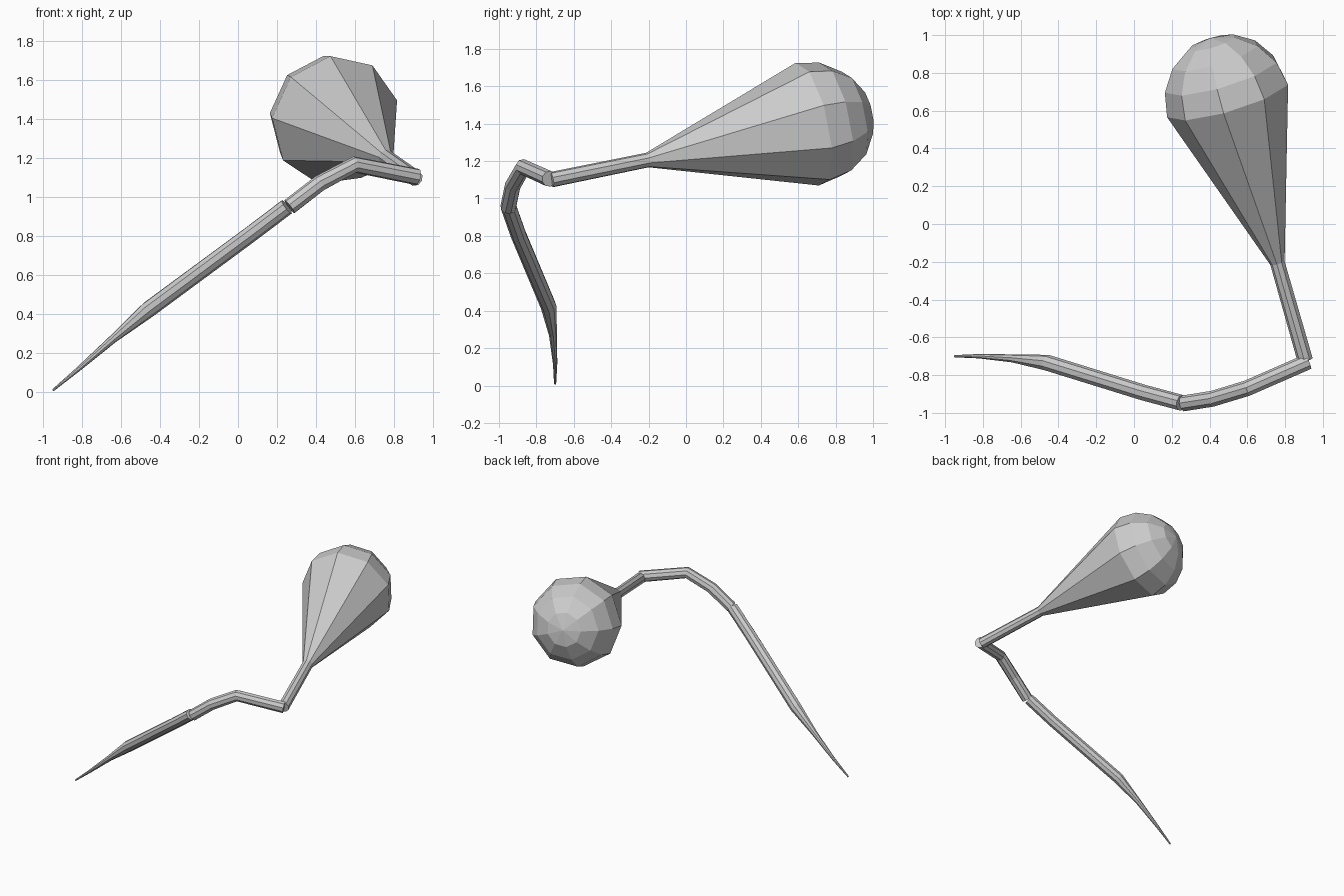
import bpy
import math
from mathutils import Vector

if "Cube" in bpy.data.objects:
    bpy.data.objects.remove(bpy.data.objects["Cube"])

SIDES = 9


def tube(name, stations, phase=-8.0):
    """Skin faceted rings along a path of (x, y, z, radius) stations."""
    pts = [Vector(s[:3]) for s in stations]
    n = len(pts)
    verts, faces = [], []
    for i, p in enumerate(pts):
        t = Vector()
        if i > 0:
            t += (p - pts[i - 1]).normalized()
        if i < n - 1:
            t += (pts[i + 1] - p).normalized()
        t.normalize()
        u = Vector((0, 0, 1))
        u = (u - t * u.dot(t)).normalized()
        v = t.cross(u)
        for k in range(SIDES):
            a = math.radians(phase) + 2 * math.pi * k / SIDES
            verts.append(p + (u * math.cos(a) + v * math.sin(a)) * stations[i][3])
    for i in range(n - 1):
        for k in range(SIDES):
            a, b = i * SIDES + k, i * SIDES + (k + 1) % SIDES
            faces.append((a, b, b + SIDES, a + SIDES))
    faces.append(tuple(reversed(range(SIDES))))
    faces.append(tuple(range((n - 1) * SIDES, n * SIDES)))
    mesh = bpy.data.meshes.new(name)
    mesh.from_pydata(verts, [], faces)
    mesh.update()
    obj = bpy.data.objects.new(name, mesh)
    bpy.context.collection.objects.link(obj)
    return obj


# Tapered point
tube("tapered_point", [
    (-0.95, -0.70, 0.01, 0.006),
    (-0.82, -0.70, 0.118, 0.012),
    (-0.64, -0.712, 0.275, 0.022),
    (-0.46, -0.735, 0.425, 0.043),
    (0.055, -0.895, 0.805, 0.043),
    (0.25, -0.947, 0.952, 0.043),
])

# Bent middle arm
tube("bent_arm", [
    (0.265, -0.95, 0.952, 0.043),
    (0.42, -0.925, 1.072, 0.043),
    (0.60, -0.87, 1.168, 0.043),
    (0.92, -0.73, 1.105, 0.043),
])

# Straight neck flaring into a hemispherical bulb
neck = Vector((0.76, -0.205, 1.205))
centre = Vector((0.50, 0.665, 1.395))
axis = (centre - neck).normalized()
R = 0.34
bulb = [(0.907, -0.72, 1.10, 0.042), (*neck, 0.04)]
for a in (0, 22.5, 45, 67.5, 89.5):
    r = math.radians(a)
    bulb.append((*(centre + axis * R * math.sin(r)), R * math.cos(r)))
tube("neck_and_bulb", bulb)
